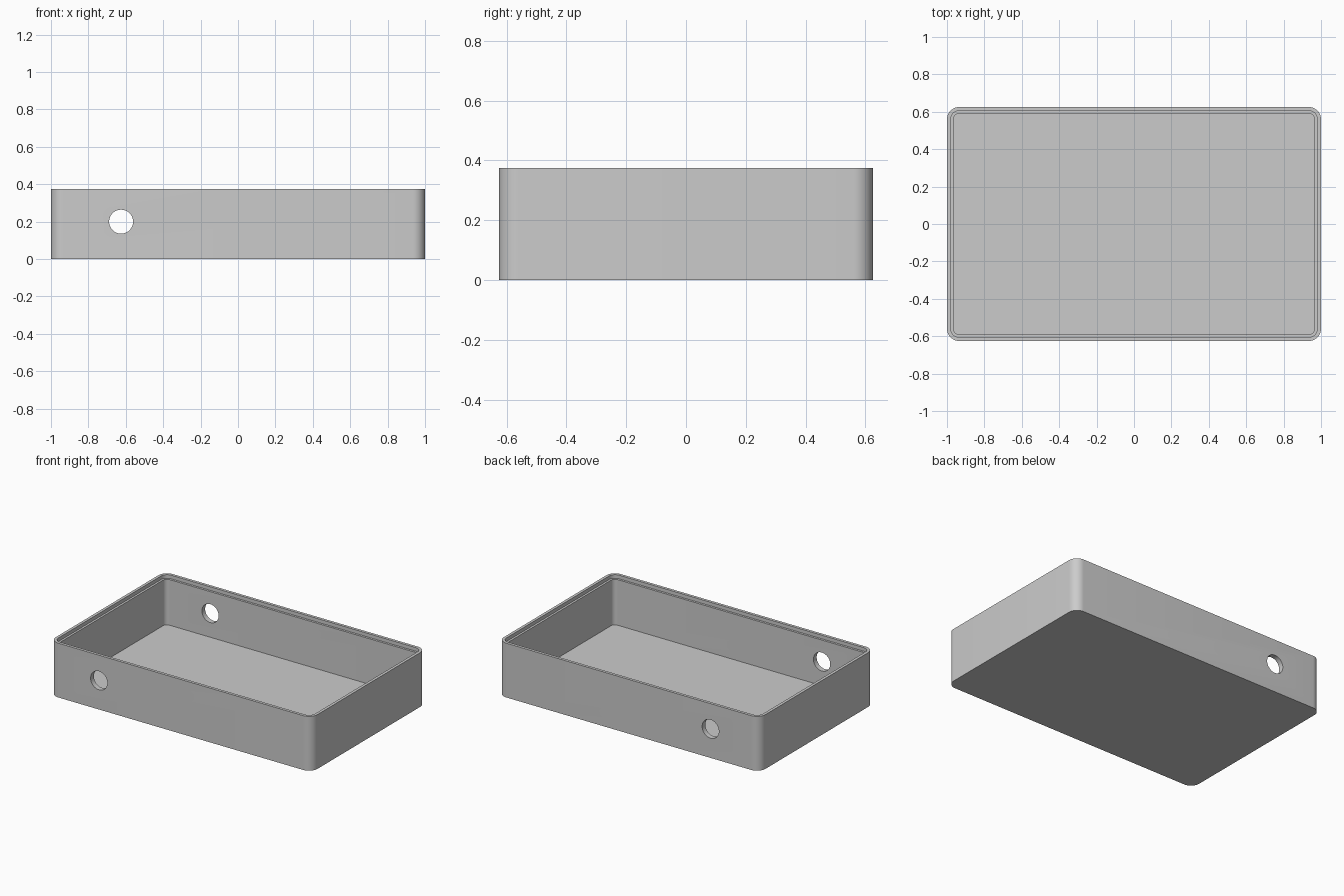
import bpy, bmesh
from math import sin, cos, pi, radians

if "Cube" in bpy.data.objects:
    bpy.data.objects.remove(bpy.data.objects["Cube"], do_unlink=True)

LENGTH, WIDTH, HEIGHT = 2.0, 1.25, 0.375
CORNER = 0.065
LIP, WALL, FLOOR = 0.02, 0.035, 0.035
LEDGE_DEPTH = 0.025
HOLE_X, HOLE_Z, HOLE_RADIUS = -0.625, 0.2, 0.064
SEGMENTS = 10

grey = bpy.data.materials.new("grey_plastic")
grey.use_nodes = True
colour = (0.6, 0.6, 0.6, 1)
grey.diffuse_color = colour
grey.node_tree.nodes["Principled BSDF"].inputs["Base Color"].default_value = colour


def rounded_ring(bm, inset, z):
    """Rounded rectangle of vertices, counter-clockwise from above."""
    r = CORNER - inset
    cx, cy = LENGTH / 2 - CORNER, WIDTH / 2 - CORNER
    ring = []
    for quarter, (sx, sy) in enumerate([(1, 1), (-1, 1), (-1, -1), (1, -1)]):
        for i in range(SEGMENTS + 1):
            a = (quarter + i / SEGMENTS) * pi / 2
            ring.append(bm.verts.new((sx * cx + r * cos(a), sy * cy + r * sin(a), z)))
    return ring


# Open tray: outer wall, rim, stepped ledge, inner wall and floor
bm = bmesh.new()
section = [(0, 0), (0, HEIGHT), (LIP, HEIGHT), (LIP, HEIGHT - LEDGE_DEPTH),
           (WALL, HEIGHT - LEDGE_DEPTH), (WALL, FLOOR)]
rings = [rounded_ring(bm, inset, z) for inset, z in section]
for low, high in zip(rings, rings[1:]):
    for i in range(len(low)):
        j = (i + 1) % len(low)
        bm.faces.new((low[i], low[j], high[j], high[i]))
bm.faces.new(rings[0][::-1])
bm.faces.new(rings[-1])
bmesh.ops.recalc_face_normals(bm, faces=bm.faces)
mesh = bpy.data.meshes.new("open_tray")
bm.to_mesh(mesh)
bm.free()
tray = bpy.data.objects.new("open_tray", mesh)
bpy.context.collection.objects.link(tray)
mesh.materials.append(grey)

# Cable holes through the front and back walls
bpy.ops.mesh.primitive_cylinder_add(vertices=48, radius=HOLE_RADIUS, depth=WIDTH + 0.2,
                                    location=(HOLE_X, 0, HOLE_Z), rotation=(pi / 2, 0, 0))
cutter = bpy.context.object
cutter.name = "hole_cutter"
cutter.hide_render = True
cutter.data.materials.append(grey)

bpy.ops.object.select_all(action="DESELECT")
tray.select_set(True)
bpy.context.view_layer.objects.active = tray
cut = tray.modifiers.new("cable_holes", "BOOLEAN")
cut.operation = "DIFFERENCE"
cut.solver = "EXACT"
cut.object = cutter
bpy.ops.object.modifier_apply(modifier=cut.name)
bpy.data.objects.remove(cutter, do_unlink=True)

# Smooth corners and holes, crisp rim
bpy.ops.object.shade_smooth_by_angle(angle=radians(30))
